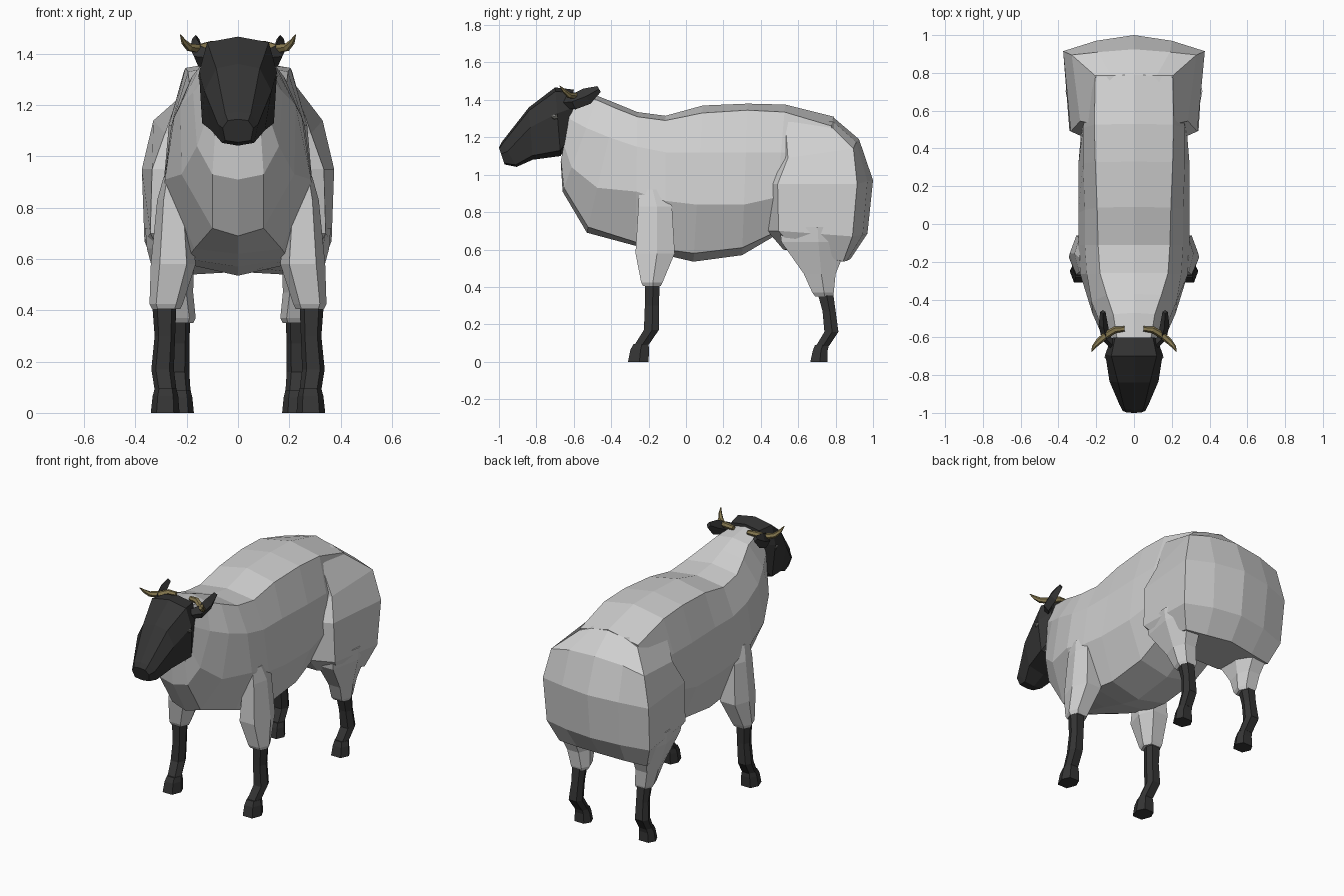
import bpy, bmesh, math
from mathutils import Vector


def material(name, rgb):
    m = bpy.data.materials.new(name)
    m.diffuse_color = (*rgb, 1)
    return m


WOOL = material("wool_white", (0.63, 0.63, 0.63))
DARK = material("dark_hide", (0.035, 0.035, 0.035))
HORN = material("horn_tan", (0.24, 0.19, 0.08))
EYE = material("eye_grey", (0.10, 0.10, 0.09))
GLINT = material("eye_glint", (0.75, 0.75, 0.75))


def loft(name, rings, mat):
    """Skin a series of closed rings and cap both ends."""
    bm = bmesh.new()
    rows = [[bm.verts.new(p) for p in r] for r in rings]
    n = len(rows[0])
    for a, b in zip(rows, rows[1:]):
        for i in range(n):
            j = (i + 1) % n
            bm.faces.new((a[i], a[j], b[j], b[i]))
    bm.faces.new(rows[0])
    bm.faces.new(rows[-1])
    bmesh.ops.recalc_face_normals(bm, faces=bm.faces)
    mesh = bpy.data.meshes.new(name)
    bm.to_mesh(mesh)
    bm.free()
    mesh.materials.append(mat)
    ob = bpy.data.objects.new(name, mesh)
    bpy.context.collection.objects.link(ob)
    return ob


def mirrored(half):
    """Complete a ring whose first and last points lie on the centre line."""
    return half + [(-x, y, z) for x, y, z in half[-2:0:-1]]


# Torso: y top, y bottom, z top, top edge (w, z), upper side, mid side, keel, z bottom
torso = [
    (-.60, -.67, 1.44, .09, 1.42, .13, 1.30, .12, 1.16, .09, 1.08, 1.07),
    (-.47, -.66, 1.42, .11, 1.40, .175, 1.25, .16, 1.04, .10, .93, .91),
    (-.37, -.53, 1.38, .145, 1.355, .225, 1.20, .22, .93, .10, .72, .69),
    (-.26, -.27, 1.335, .18, 1.31, .25, 1.15, .285, .91, .17, .64, .62),
    (-.11, -.11, 1.315, .19, 1.29, .26, 1.12, .295, .86, .20, .60, .57),
    (.09, .04, 1.37, .195, 1.33, .26, 1.12, .295, .84, .20, .58, .535),
    (.33, .30, 1.38, .205, 1.345, .27, 1.12, .295, .84, .20, .61, .57),
    (.53, .47, 1.375, .21, 1.335, .27, 1.12, .28, .88, .20, .69, .67),
    (.79, .65, 1.31, .205, 1.26, .23, 1.12, .25, .88, .18, .69, .66),
]
rings = []
for yt, yb, zt, *pairs, zb in torso:
    pts = [(0, zt), *zip(pairs[::2], pairs[1::2]), (0, zb)]
    rings.append(mirrored([(x, yb + (yt - yb) * (z - zb) / (zt - zb), z) for x, z in pts]))
loft("wool_body", rings, WOOL)

# Haunches: front inner, front outer, rear corner, rear panel, rear centre
haunch = [
    ((.215, .53, 1.29), (.205, .785, 1.25), (.12, .785, 1.285), (0, .79, 1.305)),
    ((.285, .545, 1.09), (.33, .895, 1.14), (.19, .91, 1.175), (0, .925, 1.19)),
    ((.335, .49, .95), (.375, .915, .95), (.20, .97, .965), (0, 1.0, .97)),
    ((.342, .495, .70), (.365, .89, .67), (.19, .945, .68), (0, .97, .685)),
    ((.29, .58, .60), (.31, .84, .535), (.17, .86, .54), (0, .88, .55)),
]
rings = []
for row in haunch:
    fx, fy, fz = row[0]
    inner = (.20, fy - .06, fz)
    if fz > 1.2:
        inner = (.19, fy - .02, fz)
    half = [inner, *row]
    rings.append(half + [(-x, y, z) for x, y, z in half[-2::-1]])
loft("wool_haunches", rings, WOOL)


def limb(name, sections, side, mat):
    """Six-sided limb from (z, x min, x max, y min, y max)."""
    rings = []
    for z, x0, x1, y0, y1 in sections:
        cx, cy, w, d = (x0 + x1) / 2, (y0 + y1) / 2, (x1 - x0) / 2, (y1 - y0) / 2
        rings.append([(side * (cx + w * u), cy + d * v, z) for u, v in
                      ((1, .1), (.6, 1), (-.6, 1), (-1, .1), (-.6, -1), (.6, -1))])
    return loft(name, rings, mat)


fore_wool = [(.92, .22, .29, -.25, -.12), (.83, .19, .315, -.255, -.075),
             (.58, .165, .34, -.27, -.06), (.425, .215, .345, -.24, -.125),
             (.405, .225, .335, -.23, -.135)]
fore_leg = [(.43, .24, .335, -.22, -.14), (.30, .245, .325, -.22, -.145),
            (.17, .25, .338, -.225, -.145), (.09, .24, .325, -.275, -.20)]
fore_hoof = [(.095, .24, .325, -.28, -.20), (.065, .233, .333, -.297, -.198),
             (0, .228, .34, -.31, -.20)]
hind_wool = [(.72, .17, .362, .50, .87), (.64, .17, .355, .51, .87),
             (.47, .175, .31, .63, .80), (.37, .165, .288, .675, .79),
             (.35, .175, .275, .69, .785)]
hind_leg = [(.38, .185, .275, .70, .785), (.27, .19, .27, .73, .80),
            (.16, .19, .28, .74, .815), (.085, .185, .27, .695, .765)]
hind_hoof = [(.09, .185, .27, .69, .765), (.06, .178, .278, .678, .757),
             (0, .172, .285, .665, .757)]
for side, tag in ((1, "left"), (-1, "right")):
    limb("front_leg_wool_" + tag, fore_wool, side, WOOL)
    limb("front_leg_" + tag, fore_leg, side, DARK)
    limb("front_hoof_" + tag, fore_hoof, side, DARK)
    limb("hind_leg_wool_" + tag, hind_wool, side, WOOL)
    limb("hind_leg_" + tag, hind_leg, side, DARK)
    limb("hind_hoof_" + tag, hind_hoof, side, DARK)

# Head: top (y, z), bottom (y, z), widths at brow, cheek and jaw
head = [
    (-.60, 1.455, -.61, 1.20, .10, .12, .09),
    (-.70, 1.467, -.67, 1.10, .12, .152, .14),
    (-.84, 1.36, -.82, 1.08, .085, .13, .105),
    (-.985, 1.175, -.905, 1.042, .05, .078, .062),
    (-1.0, 1.145, -.97, 1.055, .04, .06, .05),
]
rings = []
for yt, zt, yb, zb, wb, wc, wj in head:
    rings.append(mirrored([(w, yt + (yb - yt) * t, zt + (zb - zt) * t) for w, t in
                           ((0, 0), (wb, .06), (wc, .38), (wj, .92), (0, 1))]))
loft("head", rings, DARK)


def tube(name, path, radii, mat, sides=6):
    """Tapered tube along a path; each radius is (across, upright)."""
    path = [Vector(p) for p in path]
    rings = []
    for i, p in enumerate(path):
        t = (path[min(i + 1, len(path) - 1)] - path[max(i - 1, 0)]).normalized()
        u = t.cross(Vector((0, 0, 1))).normalized()
        v = u.cross(t)
        a, b = radii[i]
        rings.append([p + u * a * math.cos(2 * math.pi * k / sides)
                      + v * b * math.sin(2 * math.pi * k / sides) for k in range(sides)])
    return loft(name, rings, mat)


def ball(name, centre, size, mat):
    bm = bmesh.new()
    bmesh.ops.create_icosphere(bm, subdivisions=1, radius=1)
    for v in bm.verts:
        v.co = Vector(centre) + Vector([a * b for a, b in zip(v.co, size)])
    mesh = bpy.data.meshes.new(name)
    bm.to_mesh(mesh)
    bm.free()
    mesh.materials.append(mat)
    bpy.context.collection.objects.link(bpy.data.objects.new(name, mesh))


# Ears, horns and eyes
for s, tag in ((1, "left"), (-1, "right")):
    tube("ear_" + tag, [(s * .11, -.645, 1.385), (s * .15, -.60, 1.39),
                        (s * .163, -.53, 1.42), (s * .165, -.465, 1.458)],
         [(.02, .03), (.024, .042), (.024, .045), (.014, .018)], DARK, 4)
    tube("horn_" + tag, [(s * .05, -.555, 1.435), (s * .10, -.56, 1.435),
                         (s * .15, -.59, 1.42), (s * .19, -.625, 1.425),
                         (s * .212, -.65, 1.447), (s * .225, -.675, 1.475)],
         [(.014, .014), (.018, .018), (.019, .019), (.016, .016), (.011, .011), (.002, .002)],
         HORN)
    ball("eye_" + tag, (s * .143, -.70, 1.31), (.012, .022, .018), EYE)
    ball("eye_glint_" + tag, (s * .153, -.705, 1.316), (.004, .006, .006), GLINT)
